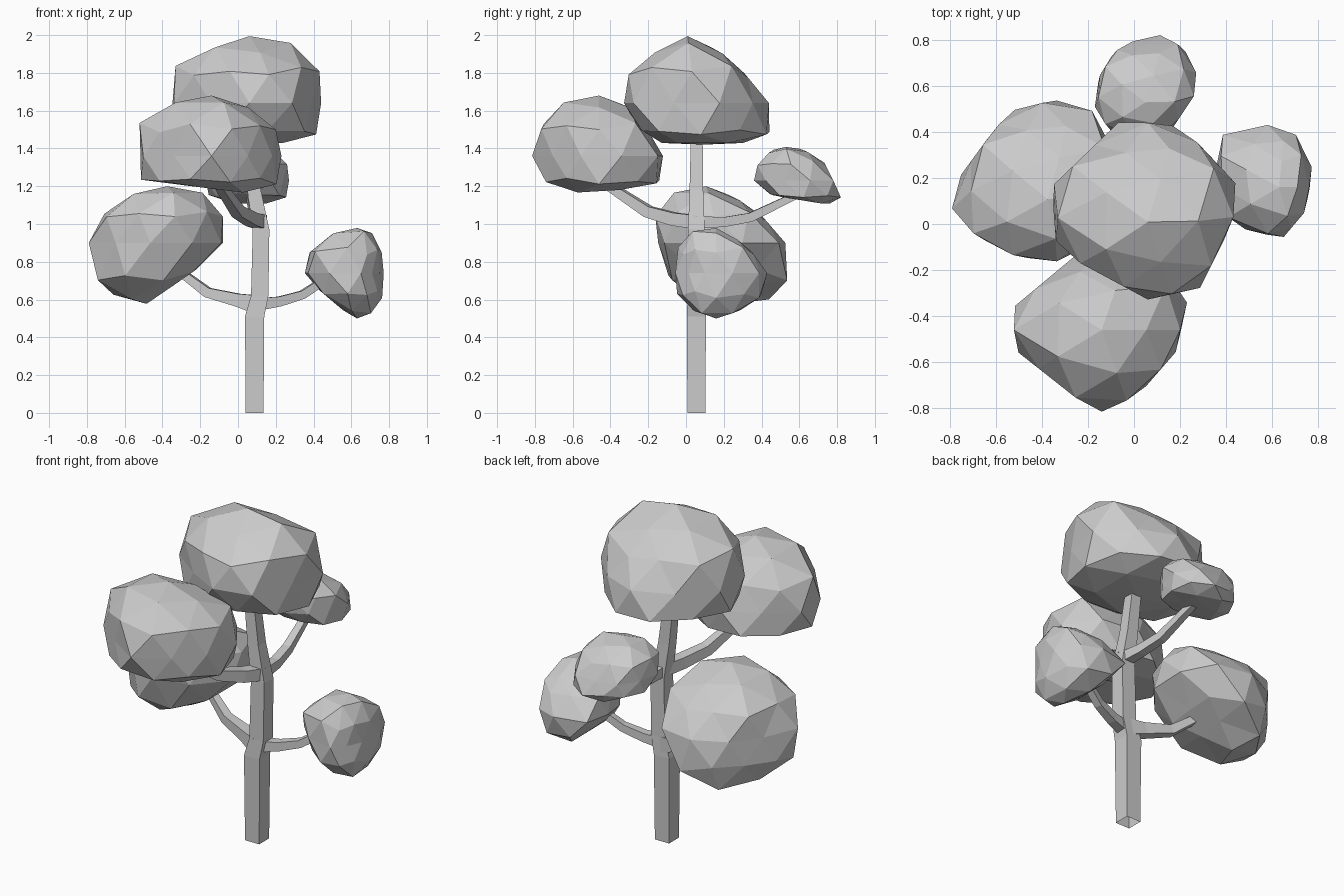
import bpy, bmesh
from mathutils import Vector

if "Cube" in bpy.data.objects:
    bpy.data.objects.remove(bpy.data.objects["Cube"])


def finish(bm, name):
    bmesh.ops.recalc_face_normals(bm, faces=bm.faces)
    me = bpy.data.meshes.new(name)
    bm.to_mesh(me)
    bm.free()
    ob = bpy.data.objects.new(name, me)
    bpy.context.collection.objects.link(ob)


def limb(name, path, level=False):
    """Square tube through (x, y, z, half width) stations."""
    bm = bmesh.new()
    pts = [Vector(p[:3]) for p in path]
    rings = []
    for i, p in enumerate(pts):
        h = path[i][3]
        t = (pts[min(i + 1, len(pts) - 1)] - pts[max(i - 1, 0)]).normalized()
        if level:
            a, b = Vector((1, 0, 0)), Vector((0, 1, 0))
        else:
            a = t.cross(Vector((0, 0, 1))).normalized()
            b = a.cross(t)
        rings.append([bm.verts.new(p + h * (u * a + v * b))
                      for u, v in ((-1, -1), (1, -1), (1, 1), (-1, 1))])
    for r, s in zip(rings, rings[1:]):
        for k in range(4):
            bm.faces.new((r[k], r[(k + 1) % 4], s[(k + 1) % 4], s[k]))
    bm.faces.new(rings[-1])
    finish(bm, name)


def crown(name, lo, mid, hi, cuts, flat=1.0, xz=0.0, yz=0.0, xy=0.0):
    """Leaf clump: leaning icosphere fitted to its extents, then flattened
    against cut lines drawn in the x-z, y-z or x-y view."""
    bm = bmesh.new()
    bmesh.ops.create_icosphere(bm, subdivisions=2, radius=1)
    for v in bm.verts:
        if v.co.z < 0:
            v.co.z = -abs(v.co.z) ** flat
        v.co.x += xz * v.co.z + xy * v.co.y
        v.co.y += yz * v.co.z
    for k in range(3):
        low = min(v.co[k] for v in bm.verts)
        top = max(v.co[k] for v in bm.verts)
        for v in bm.verts:
            c = v.co[k]
            v.co[k] = 1.04 * (c / top * (hi[k] - mid[k]) if c > 0
                              else c / low * (lo[k] - mid[k]))
    for view, *line in cuts:
        i, j = ("xyz".index(c) for c in view)
        for (a, b), (c, d) in zip(line, line[1:]):
            n, m = d - b, a - c                       # line normal
            dist = n * (a - mid[i]) + m * (b - mid[j])
            for v in bm.verts:
                s = (n * v.co[i] + m * v.co[j]) / dist
                if s > 1:
                    v.co /= s
    for v in bm.verts:
        for k in range(3):
            v.co[k] = min(max(v.co[k] + mid[k], lo[k]), hi[k])
    finish(bm, name)


# trunk
limb("trunk", [(.088, .055, 0, .047), (.088, .055, .51, .051),
               (.115, .055, .62, .046), (.122, .055, .97, .044),
               (.085, .055, 1.18, .036), (.05, .057, 1.48, .031)], level=True)

# branches
limb("left_branch", [(.1, .055, .575, .048), (.0, .08, .597, .034),
                     (-.16, .12, .637, .026), (-.31, .17, .75, .02)])
limb("right_branch", [(.11, .055, .575, .032), (.22, .08, .59, .026),
                      (.34, .11, .625, .022), (.47, .15, .71, .02)])
limb("front_branch", [(.12, .06, 1.01, .036), (.07, -.06, 1.025, .034),
                      (.0, -.2, 1.065, .03), (-.1, -.42, 1.21, .022)])
limb("back_branch", [(.12, .05, 1.01, .032), (.11, .2, 1.01, .026),
                     (.09, .34, 1.035, .024), (.06, .6, 1.16, .018)])

# leaf clumps
crown("top_leaves", (-.36, -.37, 1.42), (.06, .05, 1.64), (.44, .46, 2.0),
      [("yz", (-.37, 1.72), (-.22, 1.88), (.02, 2.0), (.25, 1.87), (.39, 1.70)),
       ("yz", (-.37, 1.58), (-.13, 1.43)),
       ("xy", (-.36, .16), (-.1, .41)),
       ("xy", (.25, .38), (.44, .18)),
       ("xy", (-.36, -.05), (-.27, -.15), (.12, -.36)),
       ("xy", (.28, -.29), (.40, -.05))],
      flat=.5, yz=-.1)
crown("front_leaves", (-.55, -.82, 1.15), (-.14, -.46, 1.36), (.23, -.09, 1.68),
      [("xy", (-.55, -.52), (-.17, -.82)),
       ("xy", (-.09, -.8), (.03, -.73), (.23, -.5)),
       ("xy", (-.51, -.35), (-.27, -.15)),
       ("xz", (-.48, 1.23), (.07, 1.16)),
       ("xz", (-.14, 1.68), (.05, 1.62), (.2, 1.5)),
       ("yz", (-.82, 1.37), (-.74, 1.22), (-.52, 1.15), (-.13, 1.22)),
       ("yz", (-.46, 1.68), (-.25, 1.6), (-.17, 1.45), (-.09, 1.34))],
      flat=.6)
crown("left_leaves", (-.79, -.17, .57), (-.43, .18, .90), (-.08, .55, 1.2),
      [("xy", (-.48, .53), (-.6, .42), (-.79, .16)),
       ("xy", (-.78, .01), (-.55, -.13), (-.35, -.17)),
       ("xz", (-.08, .86), (-.29, .71), (-.48, .58)),
       ("xz", (-.6, .57), (-.76, .72)),
       ("xz", (-.79, .94), (-.66, 1.12), (-.44, 1.2)),
       ("yz", (.14, 1.2), (.37, 1.08), (.5, .93))],
      flat=.85, xz=.15, yz=-.2, xy=.1)
crown("right_leaves", (.30, -.08, .50), (.63, .16, .74), (.78, .43, .99),
      [("xz", (.30, .76), (.43, .65), (.54, .52)),
       ("xz", (.30, .75), (.43, .91), (.56, .98)),
       ("xz", (.69, .99), (.77, .83)),
       ("xy", (.63, -.08), (.74, .05), (.78, .23)),
       ("xy", (.34, .25), (.38, .05), (.55, -.07)),
       ("yz", (.14, .99), (.32, .89), (.41, .77)),
       ("yz", (.09, .5), (-.04, .61), (-.08, .73))],
      xy=-.15)
crown("back_leaves", (-.17, .36, 1.10), (.05, .58, 1.23), (.27, .82, 1.42),
      [("yz", (.36, 1.29), (.45, 1.39), (.58, 1.42), (.73, 1.33), (.81, 1.17)),
       ("yz", (.36, 1.21), (.46, 1.15), (.77, 1.1)),
       ("xy", (.06, .82), (-.06, .77), (-.14, .68), (-.17, .55)),
       ("xy", (.27, .57), (.19, .45))],
      flat=.65, yz=-.25)
